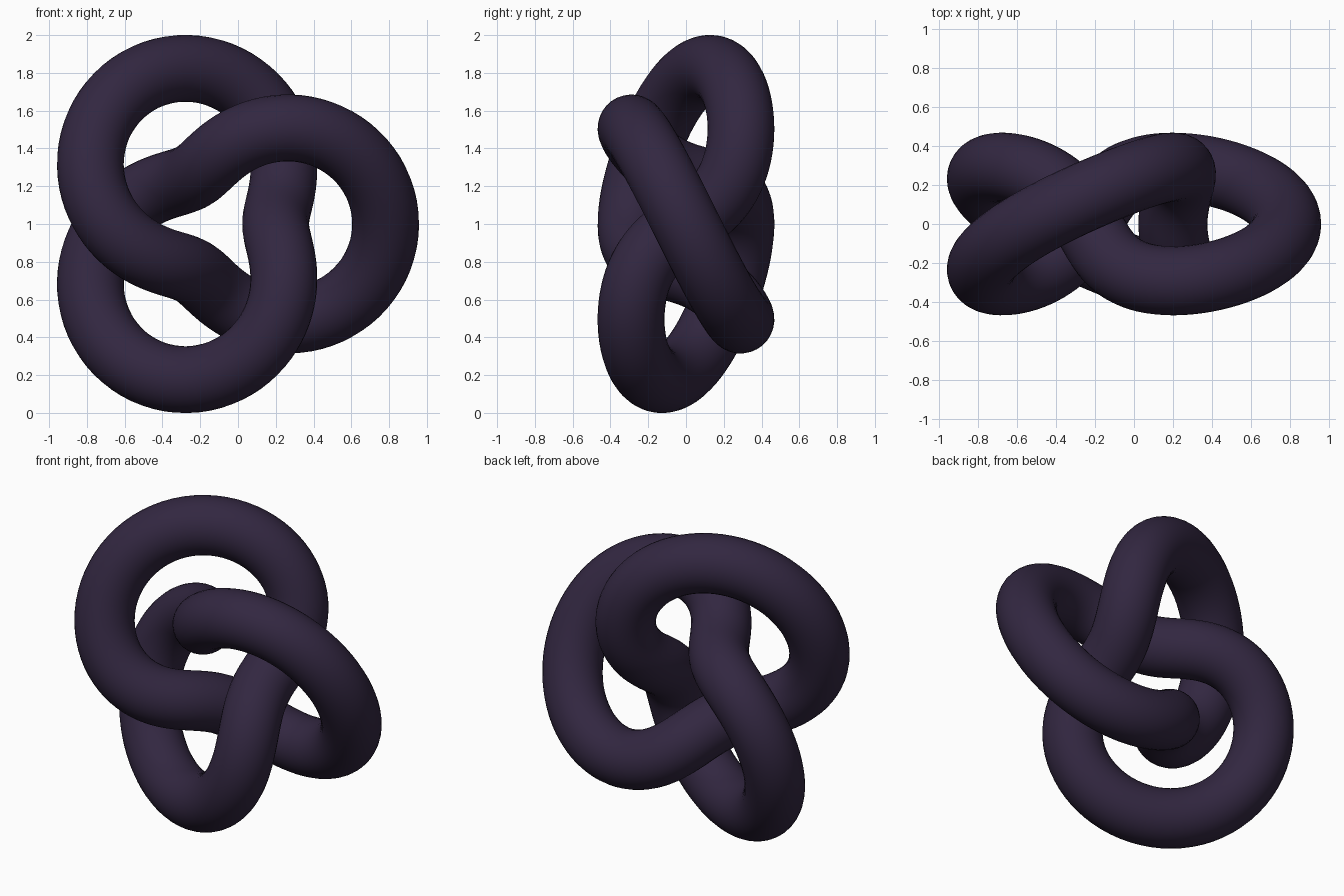
import bpy
from math import sin, cos, tau

cube = bpy.data.objects.get("Cube")
if cube:
    bpy.data.objects.remove(cube, do_unlink=True)

MAJOR, MINOR, TUBE = 0.583, 0.291, 0.177
STEPS = 240

# Dark plum material
plum = bpy.data.materials.new("dark plum")
plum.use_nodes = True
colour = (0.032, 0.020, 0.052, 1)
plum.diffuse_color = colour
bsdf = next(n for n in plum.node_tree.nodes if n.type == 'BSDF_PRINCIPLED')
bsdf.inputs["Base Color"].default_value = colour


def knot_point(t):
    """Centre line winding twice around the y axis, three times around the ring."""
    reach = MAJOR + MINOR * cos(3 * t)
    return (reach * cos(2 * t) - 0.0925, -MINOR * sin(3 * t), reach * sin(2 * t) + 1)


# Closed path with a round bevel
curve = bpy.data.curves.new("knot_path", 'CURVE')
curve.dimensions = '3D'
curve.bevel_depth = TUBE
curve.bevel_resolution = 14
spline = curve.splines.new('POLY')
spline.points.add(STEPS - 1)
for i, point in enumerate(spline.points):
    point.co = (*knot_point(tau * i / STEPS), 1)
spline.use_cyclic_u = True

# Turn the path into a smooth mesh tube
path = bpy.data.objects.new("knot_path", curve)
bpy.context.collection.objects.link(path)
depsgraph = bpy.context.evaluated_depsgraph_get()
mesh = bpy.data.meshes.new_from_object(path.evaluated_get(depsgraph))
bpy.data.objects.remove(path, do_unlink=True)

mesh.name = "knotted_tube"
mesh.materials.clear()
mesh.materials.append(plum)
for face in mesh.polygons:
    face.use_smooth = True
    face.material_index = 0
tube = bpy.data.objects.new("knotted_tube", mesh)
bpy.context.collection.objects.link(tube)
